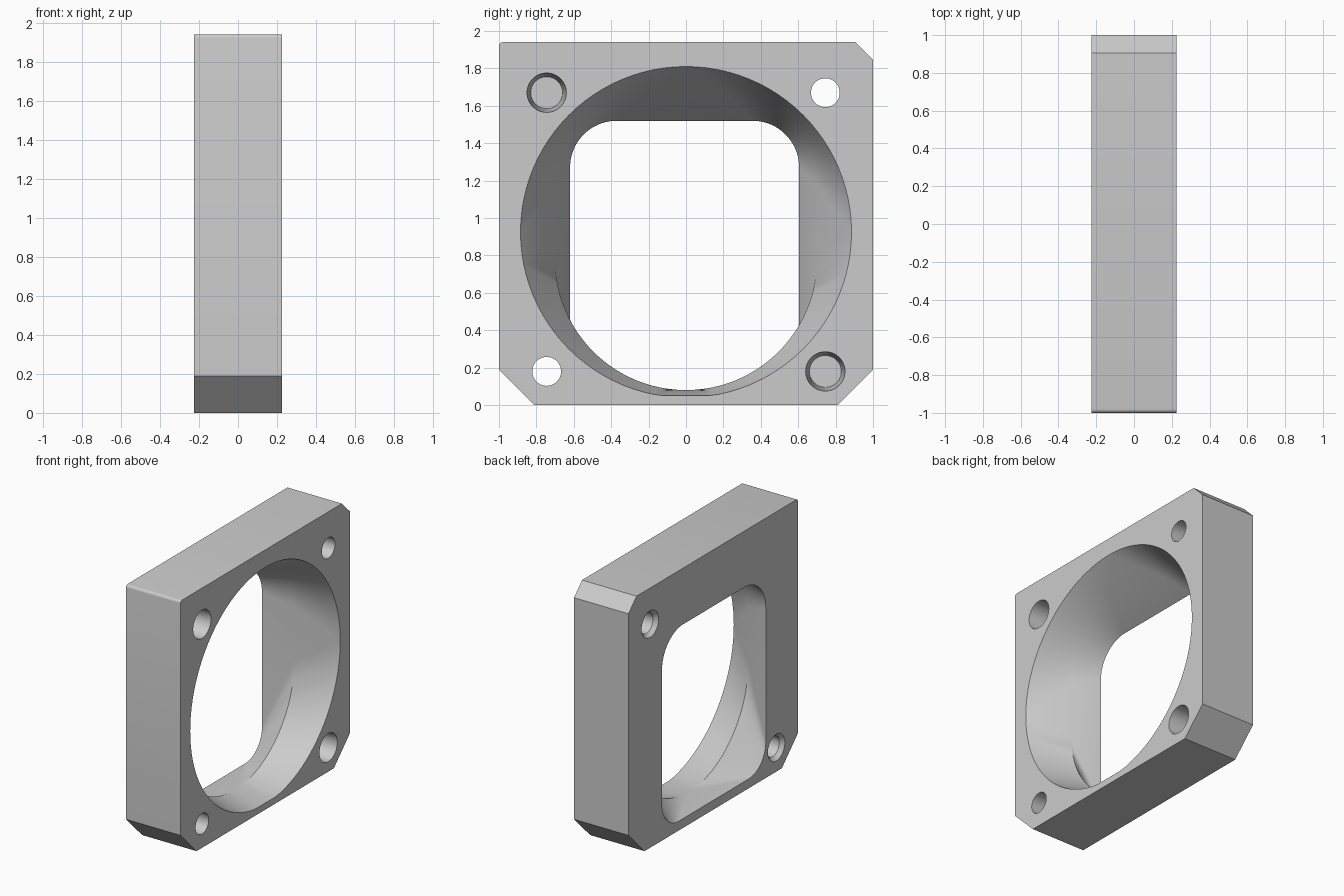
import bpy, bmesh, math

cube = bpy.data.objects.get("Cube")
if cube:
    bpy.data.objects.remove(cube, do_unlink=True)

HALF = 0.225          # half thickness along x
ARC_STEPS = 24

grey = bpy.data.materials.new("light grey")
grey.use_nodes = True
colour = (0.6, 0.6, 0.6, 1)
grey.diffuse_color = colour
grey.node_tree.nodes["Principled BSDF"].inputs["Base Color"].default_value = colour


def loft(name, sections):
    """Closed solid through (x, [(y, z), ...]) sections with equal point counts."""
    bm = bmesh.new()
    rings = [[bm.verts.new((x, y, z)) for y, z in pts] for x, pts in sections]
    n = len(rings[0])
    for a, b in zip(rings, rings[1:]):
        for i in range(n):
            j = (i + 1) % n
            bm.faces.new((a[i], a[j], b[j], b[i]))
    bm.faces.new(rings[0])
    bm.faces.new(rings[-1])
    bmesh.ops.remove_doubles(bm, verts=bm.verts, dist=0.0005)
    bmesh.ops.recalc_face_normals(bm, faces=bm.faces)
    mesh = bpy.data.meshes.new(name)
    bm.to_mesh(mesh)
    bm.free()
    mesh.materials.append(grey)
    obj = bpy.data.objects.new(name, mesh)
    bpy.context.collection.objects.link(obj)
    return obj


def rounded(y0, y1, z0, z1, top_r, low_r, floor=0.0):
    """Rounded rectangle as four corner arcs, clipped below at floor."""
    corners = [(y1 - top_r, z1 - top_r, top_r), (y0 + top_r, z1 - top_r, top_r),
               (y0 + low_r, z0 + low_r, low_r), (y1 - low_r, z0 + low_r, low_r)]
    pts = []
    for k, (cy, cz, r) in enumerate(corners):
        for i in range(ARC_STEPS + 1):
            a = math.pi / 2 * (k + i / ARC_STEPS)
            pts.append((cy + r * math.cos(a), max(floor, cz + r * math.sin(a))))
    return pts


def circle(y, z, r):
    return rounded(y - r, y + r, z - r, z + r, r, r)


# Square plate with three chamfered corners and one softened corner
outline = [(-0.81, 0), (0.81, 0), (1, 0.19), (1, 1.845), (0.905, 1.94)]
for i in range(5):
    a = math.pi / 2 * (1 + i / 4)
    outline.append((-0.98 + 0.02 * math.cos(a), 1.92 + 0.02 * math.sin(a)))
outline.append((-1, 0.19))
plate = loft("duct_plate", [(-HALF, outline), (HALF, outline)])

# Duct opening: round mouth, through a blended throat, to a rounded rectangle
mouth = rounded(-0.885, 0.885, 0.04, 1.81, 0.885, 0.885, floor=0.05)
throat = rounded(-0.70, 0.70, 0.08, 1.63, 0.45, 0.70)
outlet = rounded(-0.62, 0.605, 0.07, 1.52, 0.25, 0.20)
cutters = [loft("duct_cutter", [(HALF + 0.05, mouth), (HALF, mouth), (-0.025, throat),
                                (-HALF, outlet), (-HALF - 0.05, outlet)])]

# Corner holes: two countersunk through holes and two blind sockets
for side, wide_z, thin_z in ((1, 0.18, 1.67), (-1, 1.67, 0.18)):
    y = side * 0.745
    wide, bore = circle(y, thin_z, 0.10), circle(y, thin_z, 0.077)
    cutters.append(loft("through_hole_cutter", [
        (-HALF - 0.05, wide), (-HALF, wide), (-HALF + 0.03, bore), (HALF + 0.05, bore)]))
    rim, base = circle(y, wide_z, 0.105), circle(y, wide_z, 0.085)
    cutters.append(loft("socket_cutter", [
        (HALF + 0.05, rim), (HALF, rim), (HALF - 0.3, base)]))

bpy.ops.object.select_all(action='DESELECT')
plate.select_set(True)
bpy.context.view_layer.objects.active = plate
for cutter in cutters:
    cutter.hide_render = True
    mod = plate.modifiers.new("cut", 'BOOLEAN')
    mod.operation = 'DIFFERENCE'
    mod.solver = 'EXACT'
    mod.object = cutter
    bpy.ops.object.modifier_apply(modifier=mod.name)
    bpy.data.objects.remove(cutter, do_unlink=True)

bpy.ops.object.shade_smooth_by_angle(angle=math.radians(28))
